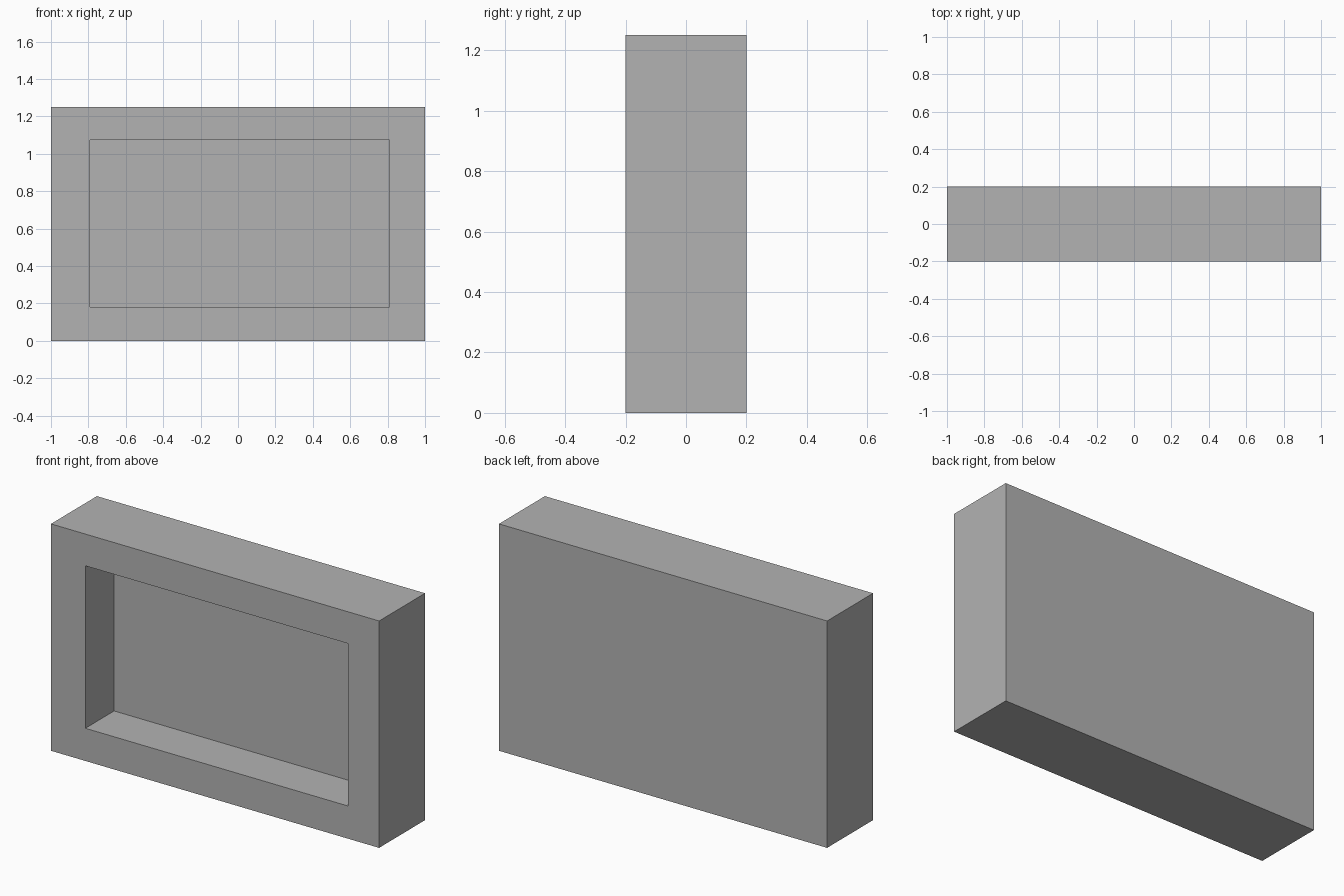
import bpy
import bmesh
from mathutils import Vector

default_cube = bpy.data.objects.get("Cube")
if default_cube:
    bpy.data.objects.remove(default_cube, do_unlink=True)

WIDTH, DEPTH, HEIGHT = 2.0, 0.4, 1.25
RECESS_X = (-0.79, 0.81)
RECESS_Z = (0.18, 1.075)
RECESS_DEPTH = 0.25

# Single plain grey
grey = bpy.data.materials.new("plain grey")
grey.use_nodes = True
colour = (0.45, 0.45, 0.45, 1)
grey.diffuse_color = colour
grey.node_tree.nodes["Principled BSDF"].inputs["Base Color"].default_value = colour

# Solid outer block
bm = bmesh.new()
bmesh.ops.create_cube(bm, size=1)
bmesh.ops.scale(bm, vec=(WIDTH, DEPTH, HEIGHT), verts=bm.verts)
bmesh.ops.translate(bm, vec=(0, 0, HEIGHT / 2), verts=bm.verts)
bm.normal_update()

# Rectangular opening inset in the front face
front = min(bm.faces, key=lambda f: f.calc_center_median().y)
bmesh.ops.inset_individual(bm, faces=[front], thickness=0.1)
centre = front.calc_center_median()
for v in front.verts:
    v.co.x = RECESS_X[v.co.x > centre.x]
    v.co.z = RECESS_Z[v.co.z > centre.z]

# Push the opening back to form the recess
pushed = bmesh.ops.extrude_discrete_faces(bm, faces=[front])["faces"][0]
bmesh.ops.translate(bm, vec=Vector((0, RECESS_DEPTH, 0)), verts=pushed.verts)
bmesh.ops.recalc_face_normals(bm, faces=bm.faces)

mesh = bpy.data.meshes.new("recessed_frame")
bm.to_mesh(mesh)
bm.free()
mesh.materials.append(grey)
frame = bpy.data.objects.new("recessed_frame", mesh)
bpy.context.collection.objects.link(frame)
